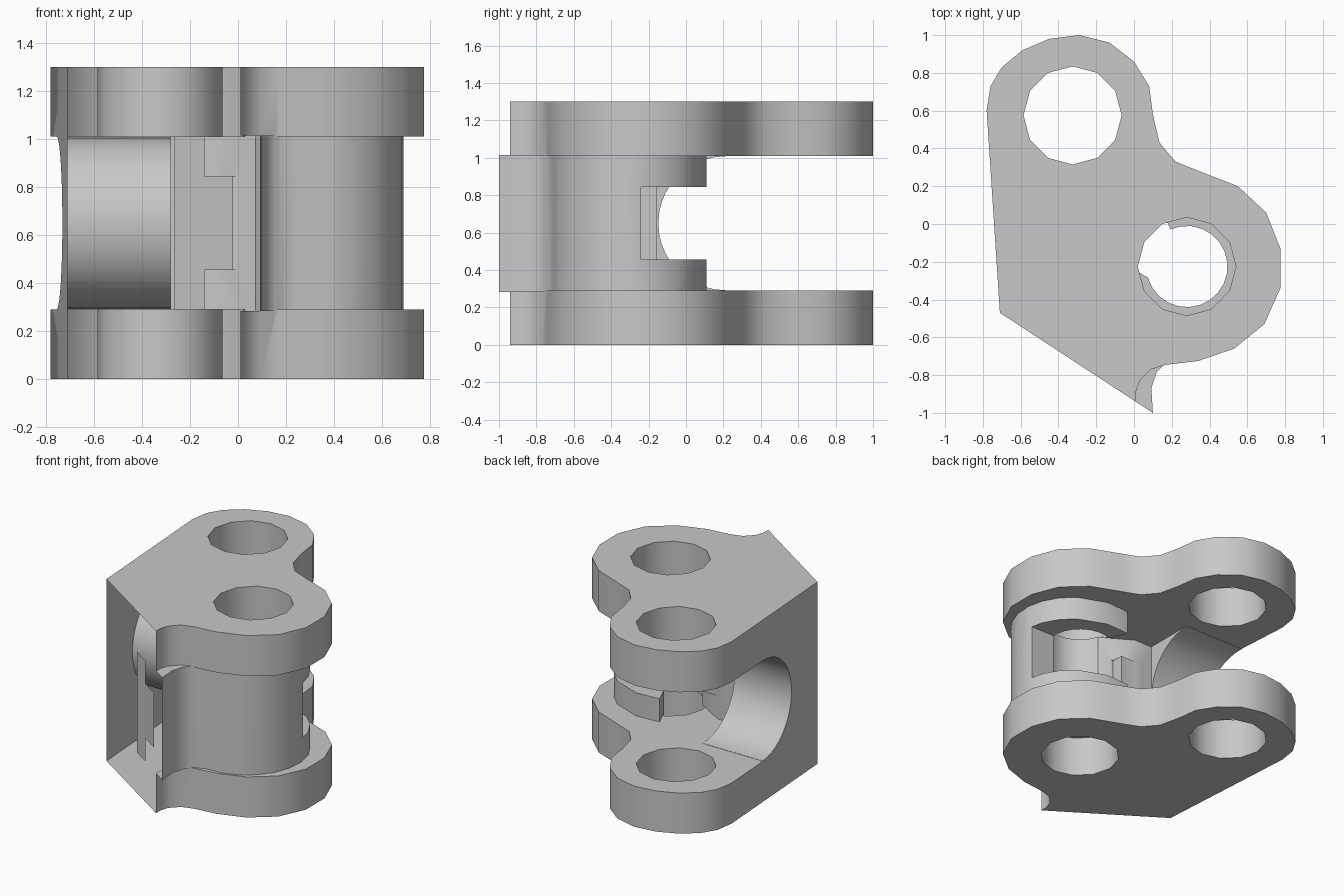
import bpy, bmesh
from math import cos, sin, radians
from mathutils import Vector, Matrix

if "Cube" in bpy.data.objects:
    bpy.data.objects.remove(bpy.data.objects["Cube"])

grey = bpy.data.materials.new("plain_grey")
grey.use_nodes = True
COLOUR = (0.58, 0.58, 0.58, 1)
grey.diffuse_color = COLOUR
grey.node_tree.nodes["Principled BSDF"].inputs["Base Color"].default_value = COLOUR

PIN = (0.28, -0.225)       # clip hole centre
BARREL = (0.28, -0.3)      # centre of the clip's outer barrel
EYE = (-0.325, 0.575)      # free hole centre
CORNER, TIP = Vector((-0.71, -0.47)), Vector((0.1, -1.0))


def slant(x):
    """Point on the slanted front line at a given x."""
    return tuple(CORNER.lerp(TIP, (x - CORNER.x) / (TIP.x - CORNER.x)))


def arc(centre, r, start, end, steps):
    out = []
    for i in range(steps + 1):
        a = radians(start + (end - start) * i / steps)
        out.append((centre[0] + r * cos(a), centre[1] + r * sin(a)))
    return out


def make_object(name, bm):
    bmesh.ops.recalc_face_normals(bm, faces=bm.faces)
    mesh = bpy.data.meshes.new(name)
    bm.to_mesh(mesh)
    bm.free()
    mesh.materials.append(grey)
    ob = bpy.data.objects.new(name, mesh)
    bpy.context.collection.objects.link(ob)
    return ob


def prism(name, outline, z0, z1):
    bm = bmesh.new()
    face = bm.faces.new([bm.verts.new((x, y, z0)) for x, y in outline])
    new = bmesh.ops.extrude_face_region(bm, geom=[face])["geom"]
    bmesh.ops.translate(bm, vec=(0, 0, z1 - z0),
                        verts=[v for v in new if isinstance(v, bmesh.types.BMVert)])
    return make_object(name, bm)


def box(name, x0, x1, y0, y1, z0, z1):
    return prism(name, [(x0, y0), (x1, y0), (x1, y1), (x0, y1)], z0, z1)


def combine(target, other, operation):
    mod = target.modifiers.new(operation.lower(), 'BOOLEAN')
    mod.operation, mod.solver, mod.object = operation, 'EXACT', other
    bpy.context.view_layer.update()
    graph = bpy.context.evaluated_depsgraph_get()
    mesh = bpy.data.meshes.new_from_object(target.evaluated_get(graph))
    target.modifiers.clear()
    target.data = mesh
    bpy.data.objects.remove(other)


# Cheek plates, each with two twelve-sided holes
plate_outline = [
    (-0.29, 1.0), (-0.13, 0.96), (0.0, 0.86), (0.08, 0.73), (0.1, 0.58),
    (0.135, 0.43), (0.22, 0.33), (0.37, 0.27), (0.55, 0.2), (0.7, 0.06),
    (0.775, -0.13), (0.775, -0.34), (0.69, -0.53), (0.53, -0.66),
    (0.34, -0.725), (0.17, -0.745), (0.09, -0.77), (0.03, -0.83), (0.01, -0.89),
    slant(0.01), tuple(CORNER), (-0.78, 0.6), (-0.76, 0.73), (-0.7, 0.83),
    (-0.59, 0.92), (-0.45, 0.98)]


def cheek(name, z0, z1):
    plate = prism(name, plate_outline, z0, z1)
    for centre in (PIN, EYE):
        ring = arc(centre, 0.26, 0, 330, 11)
        combine(plate, prism("hole_cutter", ring, z0 - 0.1, z1 + 0.1), 'DIFFERENCE')
    return plate


body = cheek("link_body", 0, 0.29)
upper = cheek("upper_cheek", 1.01, 1.3)

# Middle: tail, open clip barrel and left wall as one footprint
footprint = [tuple(TIP), (0.092, -0.87), (0.12, -0.785), (0.17, -0.735)]
footprint += arc(BARREL, 0.41, -95, 54, 9)
footprint += [(0.32, 0.11), (0.14, 0.1)]
footprint += arc(PIN, 0.215, 114, -164, 18)
footprint += [(-0.14, -0.155), (-0.28, -0.155), (-0.28, 0.21), (-0.7545, 0.21), tuple(CORNER)]
middle = prism("middle", footprint, 0.283, 1.014)

# Round-ended slot in the left wall
bm = bmesh.new()
bmesh.ops.create_cone(bm, cap_ends=True, segments=40, radius1=0.358, radius2=0.358, depth=0.8,
                      matrix=Matrix.Translation((-0.6, 0.21, 0.65)) @ Matrix.Rotation(radians(90), 4, 'Y'))
combine(middle, make_object("slot_cutter", bm), 'DIFFERENCE')

# Notch between the two clip collars, with a square stop on its left
combine(middle, box("notch_cutter", -0.05, 1, -0.24, 0.5, 0.455, 0.845), 'DIFFERENCE')
combine(middle, box("notch_stop", -0.2, -0.02, -0.32, -0.155, 0.455, 0.845), 'UNION')

combine(body, middle, 'UNION')
combine(body, upper, 'UNION')

# Leave the slanted front side open, showing the hollow shell
along = (TIP - CORNER).normalized()
outward = Vector((along.y, -along.x, 0))
bm = bmesh.new()
bm.from_mesh(body.data)
bm.normal_update()
level = outward.dot(CORNER.to_3d())
open_side = [f for f in bm.faces if abs(f.normal.dot(outward)) > 0.995
             and abs(outward.dot(f.calc_center_median()) - level) < 0.01]
bmesh.ops.delete(bm, geom=open_side, context='FACES')
bm.to_mesh(body.data)
bm.free()

# Narrow stepped lip left standing on the open side
bm = bmesh.new()
for x0, x1, z0, z1 in ((-0.265, -0.14, 0.29, 1.01), (-0.14, -0.02, 0.455, 0.845)):
    (ax, ay), (bx, by) = slant(x0), slant(x1)
    bm.faces.new([bm.verts.new(p) for p in
                  ((ax, ay, z0), (bx, by, z0), (bx, by, z1), (ax, ay, z1))])
lip = make_object("stepped_lip", bm)

for ob in (body, lip):
    bpy.ops.object.select_all(action='DESELECT')
    ob.select_set(True)
    bpy.context.view_layer.objects.active = ob
    bpy.ops.object.shade_smooth_by_angle(angle=radians(32))
